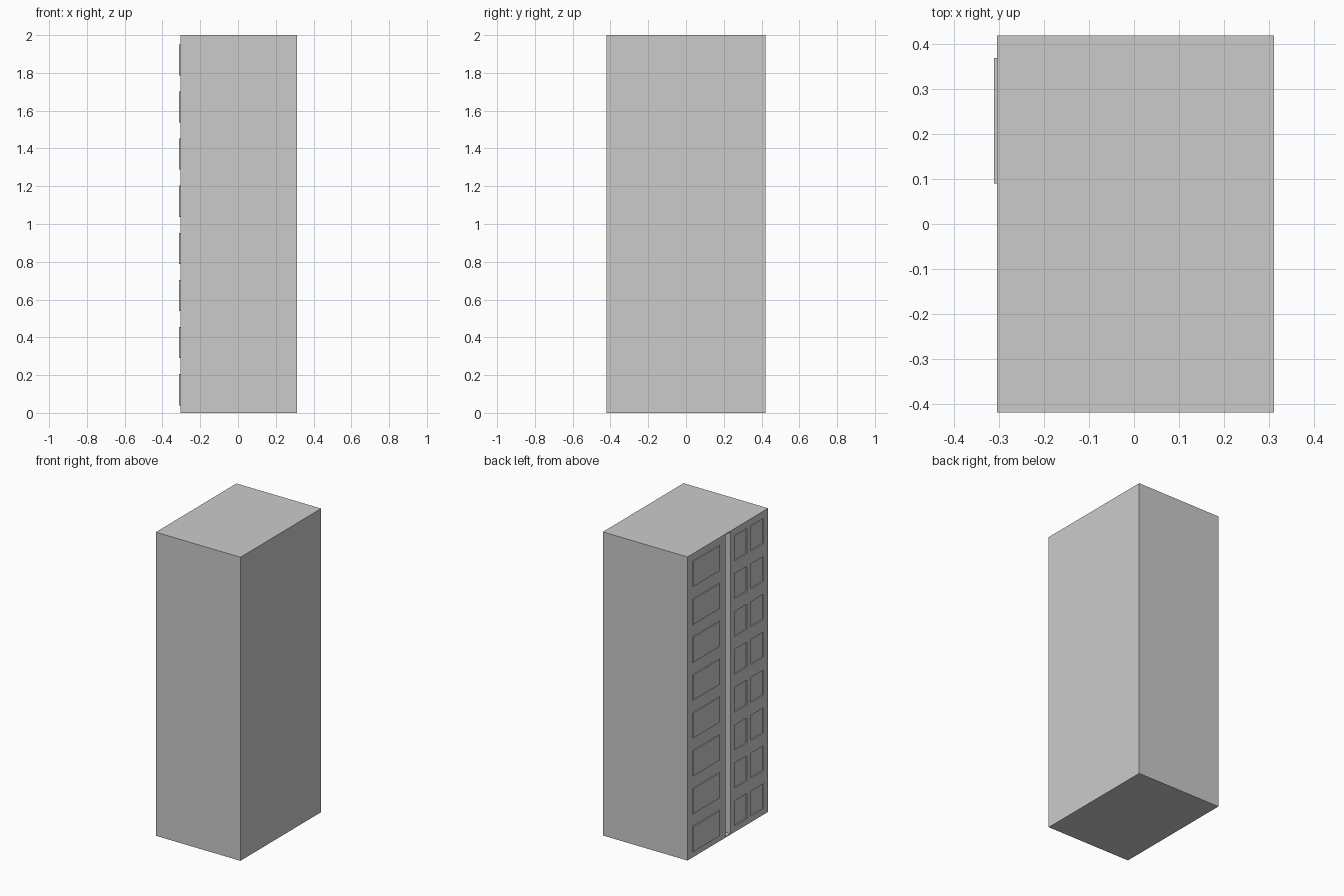
import bpy, bmesh
from mathutils import Matrix, Vector

if "Cube" in bpy.data.objects:
    bpy.data.objects.remove(bpy.data.objects["Cube"])

XF = -0.305            # front plane of the leaves (faces -x)
ROWS, PITCH, Z0, H = 8, 0.2495, 0.04, 0.165


def add_box(bm, lo, hi):
    lo, hi = Vector(lo), Vector(hi)
    m = Matrix.Translation((lo + hi) / 2) @ Matrix.Diagonal((*(hi - lo), 1))
    bmesh.ops.create_cube(bm, size=1, matrix=m)


def make_object(name, boxes):
    bm = bmesh.new()
    for lo, hi in boxes:
        add_box(bm, lo, hi)
    me = bpy.data.meshes.new(name)
    bm.to_mesh(me)
    bm.free()
    ob = bpy.data.objects.new(name, me)
    bpy.context.collection.objects.link(ob)
    return ob


rows = [(Z0 + i * PITCH, Z0 + i * PITCH + H) for i in range(ROWS)]

# Main cabinet block
body = make_object("cabinet_body", [((XF, -0.42, 0), (0.312, 0.42, 2))])

# Central groove and two columns of shallow recesses
cuts = [((XF - 0.05, -0.026, 0.006), (XF + 0.035, 0.026, 1.994))]
for a, b in rows:
    for y0, y1 in ((-0.20, -0.07), (-0.37, -0.24)):
        cuts.append(((XF - 0.05, y0, a), (XF + 0.008, y1, b)))
cutter = make_object("recess_cutter", cuts)
cutter.hide_render = True
cutter.display_type = 'WIRE'
mod = body.modifiers.new("recesses", 'BOOLEAN')
mod.operation = 'DIFFERENCE'
mod.solver = 'EXACT'
mod.object = cutter
bpy.context.view_layer.objects.active = body
bpy.ops.object.modifier_apply(modifier=mod.name)
bpy.data.objects.remove(cutter)

# Raised wide panels on the other leaf
make_object("raised_panels",
            [((-0.312, 0.09, a), (XF + 0.002, 0.37, b)) for a, b in rows])
